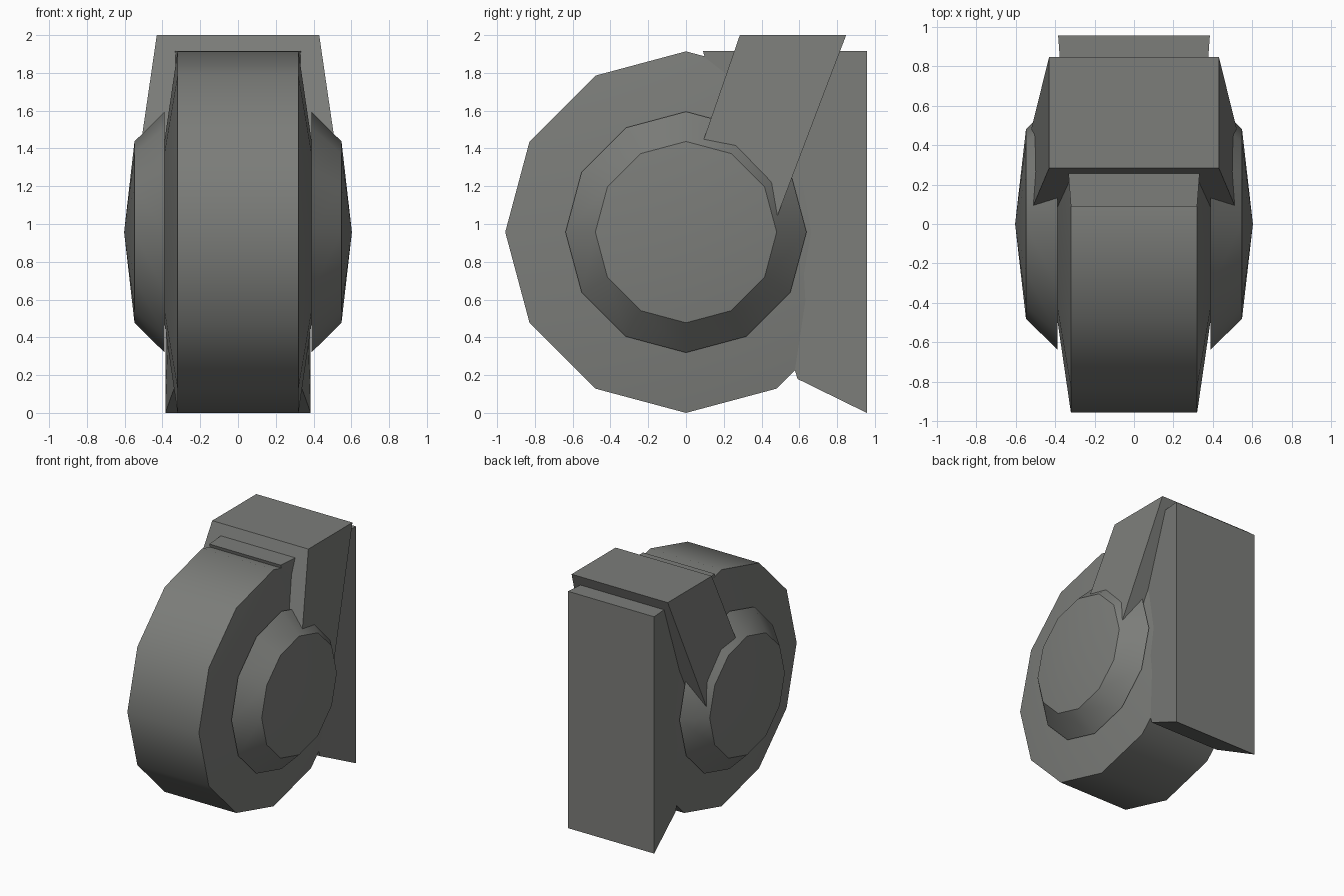
import bpy, bmesh, math

if "Cube" in bpy.data.objects:
    bpy.data.objects.remove(bpy.data.objects["Cube"])

SIDES = 12
CENTRE_Z = 0.957

grey = bpy.data.materials.new("dark_grey")
grey.diffuse_color = (0.2, 0.205, 0.193, 1)
grey.use_nodes = True
grey.node_tree.nodes["Principled BSDF"].inputs["Base Color"].default_value = grey.diffuse_color


def finish(name, bm, smooth=False):
    bmesh.ops.recalc_face_normals(bm, faces=bm.faces)
    mesh = bpy.data.meshes.new(name)
    bm.to_mesh(mesh)
    bm.free()
    mesh.materials.append(grey)
    ob = bpy.data.objects.new(name, mesh)
    bpy.context.collection.objects.link(ob)
    if smooth:
        bpy.ops.object.select_all(action='DESELECT')
        ob.select_set(True)
        bpy.context.view_layer.objects.active = ob
        bpy.ops.object.shade_smooth_by_angle(angle=math.radians(35))
    return ob


def lathe_x(name, profile):
    """Revolve (x, radius) points around the x axis; radius 0 is a tip."""
    bm = bmesh.new()
    rings = []
    for x, r in profile:
        if r == 0:
            rings.append([bm.verts.new((x, 0, CENTRE_Z))] * SIDES)
            continue
        angles = [2 * math.pi * i / SIDES for i in range(SIDES)]
        rings.append([bm.verts.new((x, r * math.sin(a), CENTRE_Z + r * math.cos(a)))
                      for a in angles])
    for a, b in zip(rings, rings[1:]):
        for i in range(SIDES):
            j = (i + 1) % SIDES
            bm.faces.new(list(dict.fromkeys((a[i], a[j], b[j], b[i]))))
    return finish(name, bm, True)


def tapered_prism(name, section):
    """Side outline of (y, z, half width) points, mirrored across x = 0."""
    bm = bmesh.new()
    left = [bm.verts.new((-w, y, z)) for y, z, w in section]
    right = [bm.verts.new((w, y, z)) for y, z, w in section]
    bm.faces.new(left)
    bm.faces.new(right)
    n = len(section)
    for i in range(n):
        j = (i + 1) % n
        bm.faces.new((left[i], left[j], right[j], right[i]))
    return finish(name, bm)


# Main drum with slightly domed sides
lathe_x("drum", [(-0.46, 0), (-0.32, 0.957), (0.32, 0.957), (0.46, 0)])

# Bevelled hub cap on each side
for side, label in ((-1, "left"), (1, "right")):
    lathe_x("hub_" + label, [(side * x, r) for x, r in
                             ((0.388, 0), (0.388, 0.638), (0.548, 0.48), (0.603, 0))])

# Upright mounting block at the back
tapered_prism("back_block", [(0.957, 0, 0.385), (0.957, 1.915, 0.385),
                             (0.09, 1.915, 0.32), (0.59, 0.18, 0.32)])

# Slanted chute that rises from the hub to the top
tapered_prism("chute", [(0.285, 2.0, 0.43), (0.848, 2.0, 0.43),
                        (0.475, 1.02, 0.523), (0.06, 1.35, 0.525)])
